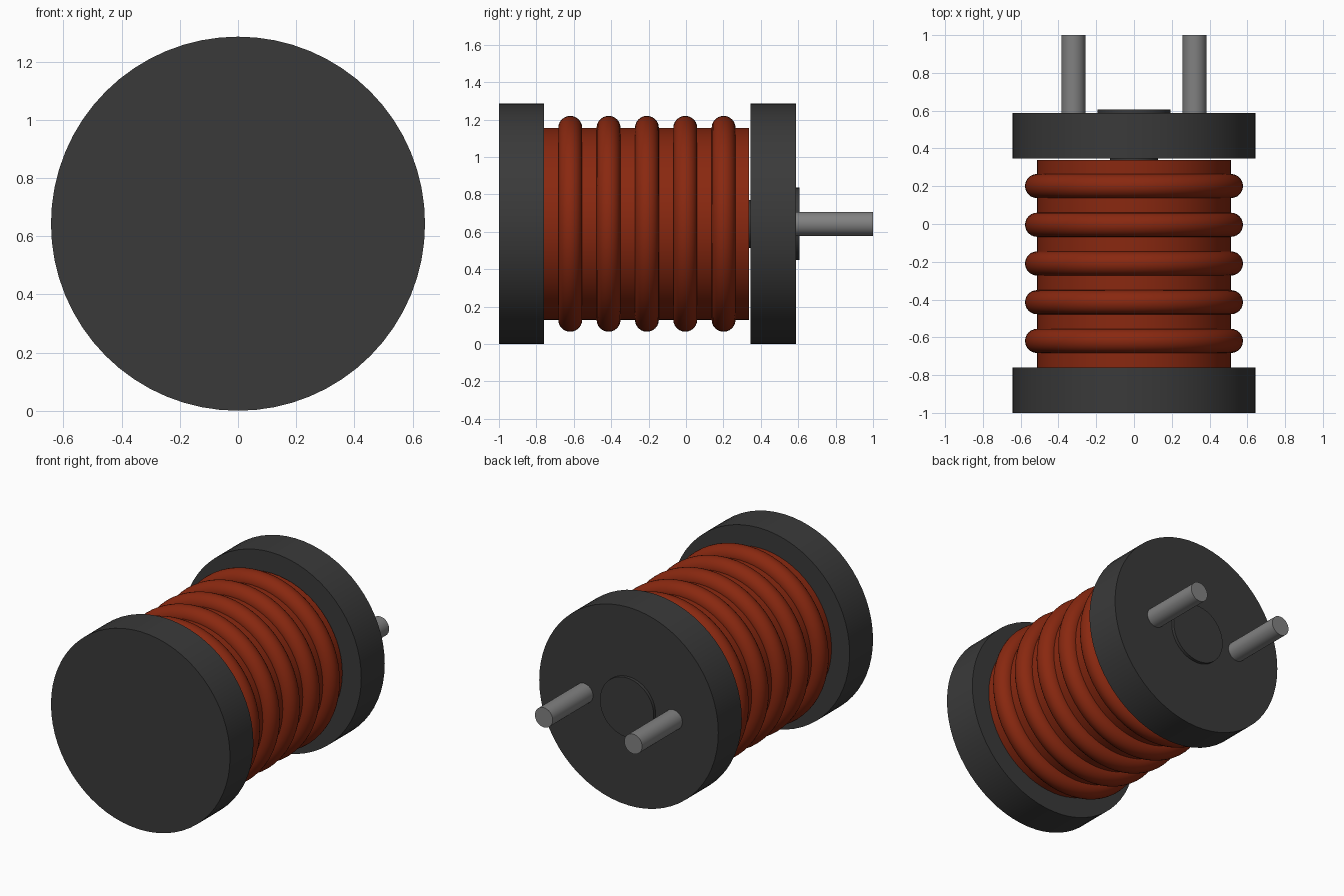
import bpy
import math

cube = bpy.data.objects.get("Cube")
if cube:
    bpy.data.objects.remove(cube, do_unlink=True)

AXIS_Z = 0.643  # height of the spool axis


def material(name, rgb, roughness):
    m = bpy.data.materials.new(name)
    m.use_nodes = True
    m.diffuse_color = (*rgb, 1)
    bsdf = m.node_tree.nodes["Principled BSDF"]
    bsdf.inputs["Base Color"].default_value = (*rgb, 1)
    bsdf.inputs["Roughness"].default_value = roughness
    return m


black = material("black_ferrite", (0.042, 0.042, 0.042), 0.6)
copper = material("red_copper", (0.25, 0.021, 0.005), 0.5)
steel = material("grey_steel", (0.22, 0.22, 0.22), 0.4)


def finish(name, mat):
    ob = bpy.context.object
    ob.name = name
    ob.data.materials.append(mat)
    bpy.ops.object.shade_smooth_by_angle(angle=math.radians(35))
    return ob


def rod(name, radius, y0, y1, mat, x=0.0, sides=64):
    """Cylinder lying along y from y0 to y1."""
    bpy.ops.mesh.primitive_cylinder_add(
        vertices=sides, radius=radius, depth=y1 - y0,
        location=(x, (y0 + y1) / 2, AXIS_Z), rotation=(math.pi / 2, 0, 0))
    return finish(name, mat)


# Spool: two flanges, the inner core and the raised boss at the back
rod("front_flange", 0.643, -1.0, -0.76, black)
rod("back_flange", 0.643, 0.346, 0.587, black)
rod("core", 0.128, -0.80, 0.40, black)
rod("back_boss", 0.193, 0.54, 0.607, black)

# Winding body with five raised turns of wire
rod("winding", 0.513, -0.77, 0.338, copper)
for i in range(5):
    bpy.ops.mesh.primitive_torus_add(
        major_segments=64, minor_segments=24,
        major_radius=0.513, minor_radius=0.064,
        location=(0, -0.619 + 0.205 * i, AXIS_Z),
        rotation=(math.pi / 2, 0, 0))
    finish(f"wire_turn_{i + 1}", copper)

# Two terminal pins
for side, x in (("left", 0.321), ("right", -0.321)):
    rod(f"{side}_pin", 0.064, 0.55, 1.0, steel, x=x, sides=32)
